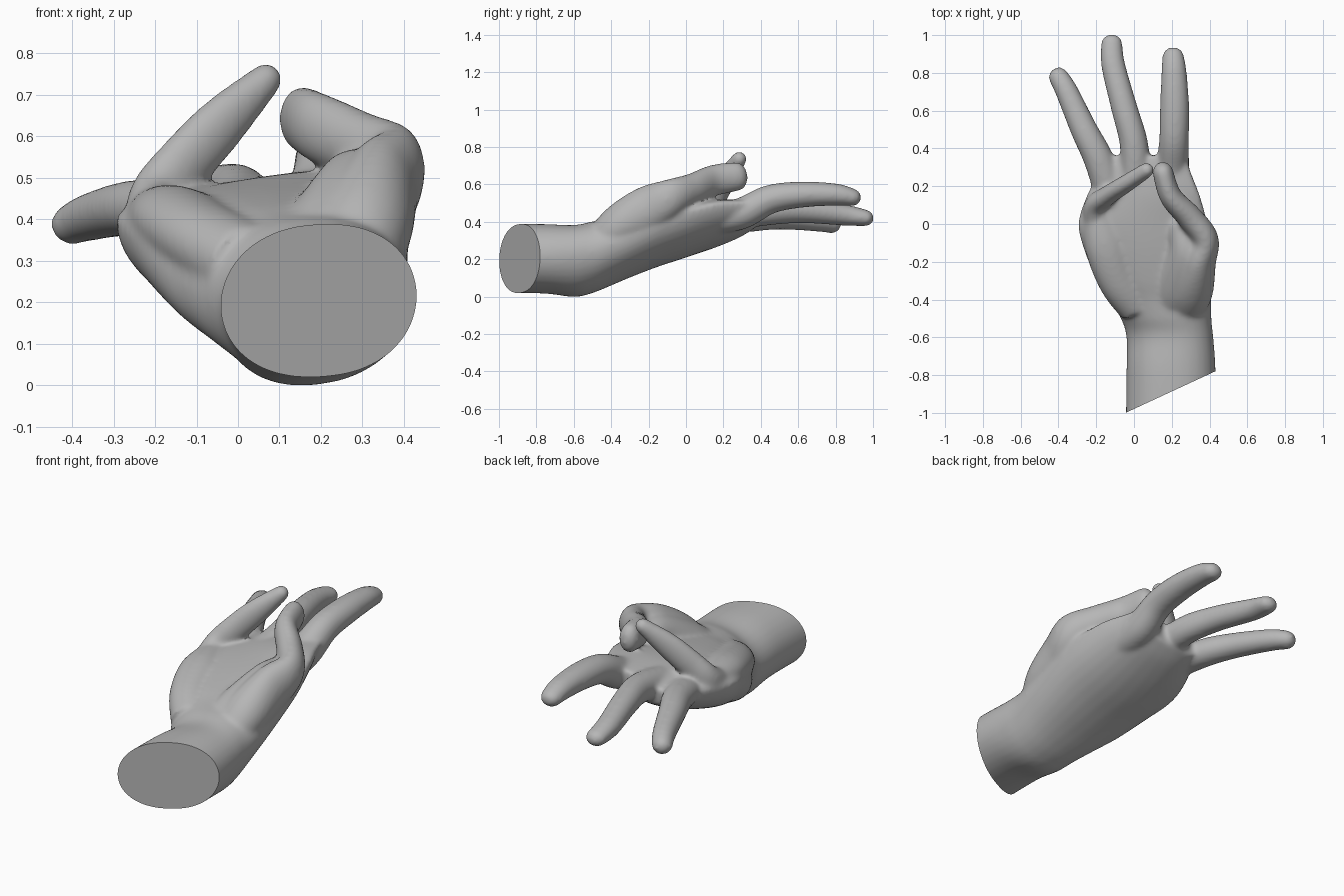
import bpy, bmesh, math
from mathutils import Vector

if "Cube" in bpy.data.objects:
    bpy.data.objects.remove(bpy.data.objects["Cube"])

skin = bpy.data.materials.new("plain grey")
skin.diffuse_color = (0.47, 0.47, 0.47, 1)
skin.use_nodes = True
skin.node_tree.nodes["Principled BSDF"].inputs["Base Color"].default_value = skin.diffuse_color
SIDES = 20
bm = bmesh.new()


def loft(rings):
    """Closed skin over a list of rings of points."""
    vs = [[bm.verts.new(p) for p in r] for r in rings]
    n = len(vs[0])
    for a, b in zip(vs, vs[1:]):
        for i in range(n):
            j = (i + 1) % n
            bm.faces.new((a[i], a[j], b[j], b[i]))
    bm.faces.new(vs[0][::-1])
    bm.faces.new(vs[-1])


def spline(keys, steps=6):
    """Smooth interpolation through rows of numbers."""
    k = [keys[0]] + list(keys) + [keys[-1]]
    out = []
    for i in range(1, len(k) - 2):
        for s in range(steps):
            t = s / steps
            out.append([0.5 * (2 * b + (c - a) * t + (2 * a - 5 * b + 4 * c - d) * t * t
                               + (3 * b - a - 3 * c + d) * t ** 3)
                        for a, b, c, d in zip(*k[i - 1:i + 3])])
    return out + [list(keys[-1])]


def digit(*keys):
    """Tapered tube from rows of x, y, z, half width, half height, with a rounded tip."""
    rows = spline(keys)
    rings = []

    def ring(c, t, w, h):
        side = t.cross(Vector((0, 0, 1))).normalized()
        up = side.cross(t).normalized()
        rings.append([c + side * w * math.cos(a) + up * h * math.sin(a)
                      for a in (2 * math.pi * i / SIDES for i in range(SIDES))])

    pts = [Vector(r[:3]) for r in rows]
    for i, r in enumerate(rows):
        t = (pts[min(i + 1, len(pts) - 1)] - pts[max(i - 1, 0)]).normalized()
        ring(pts[i], t, r[3], r[4])
    w, h = rows[-1][3:]
    for a in (25, 50, 70, 84):
        f = math.cos(math.radians(a))
        ring(pts[-1] + t * math.sin(math.radians(a)) * min(w, h), t, w * f, h * f)
    loft(rings)


# forearm and palm: y, left x, left z, right x, right z, depth below, depth above
palm = [(-1.15, -.045, .19, .432, .215, .185, .185), (-.78, -.04, .19, .432, .215, .185, .185),
        (-.60, -.04, .175, .42, .225, .20, .18), (-.50, -.07, .20, .41, .24, .20, .18),
        (-.40, -.13, .24, .41, .28, .20, .155), (-.30, -.195, .285, .41, .32, .20, .135),
        (-.15, -.26, .36, .41, .40, .22, .085), (0, -.295, .40, .39, .45, .215, .06),
        (.15, -.25, .41, .35, .49, .185, .05), (.28, -.18, .42, .30, .50, .14, .04),
        (.36, -.15, .42, .28, .50, .09, .035)]
rings = []
for y, xl, zl, xr, zr, lo, hi in spline(palm):
    ring = []
    for i in range(32):
        c, s = (f(2 * math.pi * i / 32) for f in (math.cos, math.sin))
        c = math.copysign(abs(c) ** .88, c)
        m = (c + 1) / 2
        ring.append((xl + (xr - xl) * m, y, zl + (zr - zl) * m + s * (hi if s > 0 else lo)))
    rings.append(ring)
loft(rings)

# heel of the palm on the little finger side
digit((.02, -.43, .29, .11, .10), (-.08, -.3, .35, .11, .09),
      (-.15, -.12, .40, .11, .08), (-.19, .04, .41, .08, .07))
# fleshy mound inside the thumb
digit((.19, -.44, .28, .13, .11), (.24, -.32, .365, .13, .12),
      (.29, -.15, .46, .11, .11), (.27, -.03, .47, .09, .08))
# thumb
digit((.24, -.47, .25, .12, .10), (.3, -.35, .375, .12, .12), (.345, -.2, .47, .09, .125),
      (.375, -.08, .53, .073, .10), (.295, .035, .575, .068, .085),
      (.195, .145, .62, .06, .085), (.153, .275, .643, .055, .079))
# index finger
digit((.2, .15, .41, .09, .08), (.205, .3, .445, .087, .085), (.212, .45, .52, .079, .078),
      (.215, .62, .545, .078, .07), (.212, .8, .545, .068, .06), (.207, .89, .53, .058, .048))
# middle finger
digit((.01, .2, .42, .085, .075), (0, .42, .455, .076, .077), (-.053, .62, .46, .07, .068),
      (-.11, .84, .437, .064, .058), (-.118, .96, .42, .057, .045))
# ring finger
digit((-.13, .18, .40, .085, .07), (-.19, .35, .42, .08, .074), (-.265, .5, .425, .072, .067),
      (-.355, .7, .405, .061, .058), (-.4, .78, .387, .054, .05))
# little finger folded across the palm
digit((-.2, .0, .39, .07, .075), (-.205, .095, .445, .06, .07), (-.14, .15, .522, .052, .073),
      (-.04, .215, .63, .047, .067), (.067, .285, .736, .041, .041))

bmesh.ops.recalc_face_normals(bm, faces=bm.faces)
mesh = bpy.data.meshes.new("hand")
bm.to_mesh(mesh)
bm.free()
hand = bpy.data.objects.new("hand", mesh)
bpy.context.collection.objects.link(hand)

# fuse the parts into one smooth skin
fuse = hand.modifiers.new("fuse", 'REMESH')
fuse.mode, fuse.voxel_size = 'VOXEL', 0.01
soft = hand.modifiers.new("soften", 'SMOOTH')
soft.factor, soft.iterations = 0.5, 20
graph = bpy.context.evaluated_depsgraph_get()
hand.data = bpy.data.meshes.new_from_object(hand.evaluated_get(graph))
hand.modifiers.clear()

# slanted flat cut at the wrist
bm = bmesh.new()
bm.from_mesh(hand.data)
cut = bmesh.ops.bisect_plane(bm, geom=bm.verts[:] + bm.edges[:] + bm.faces[:],
                             plane_co=(-.045, -1, 0), plane_no=(.22, -.475, 0), clear_outer=True)
edges = [e for e in cut["geom_cut"] if isinstance(e, bmesh.types.BMEdge)]
bmesh.ops.holes_fill(bm, edges=edges, sides=0)
low = min(v.co.z for v in bm.verts)
bmesh.ops.translate(bm, verts=bm.verts, vec=(0, 0, -low))
bmesh.ops.recalc_face_normals(bm, faces=bm.faces)
bm.to_mesh(hand.data)
bm.free()

hand.data.materials.clear()
hand.data.materials.append(skin)
bpy.context.view_layer.objects.active = hand
hand.select_set(True)
bpy.ops.object.shade_smooth_by_angle(angle=math.radians(40))
